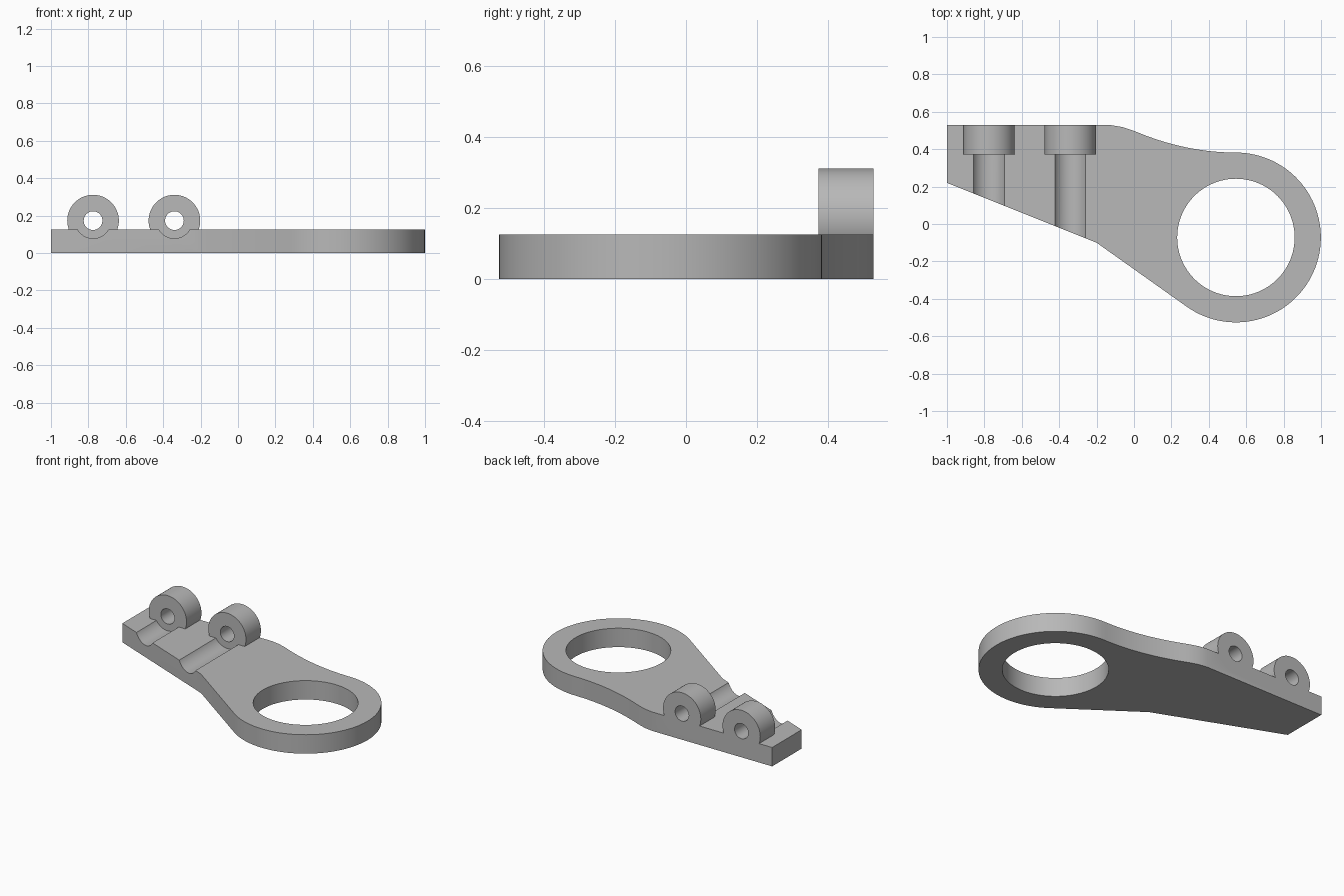
import bpy
import bmesh
from math import pi, cos, sin, radians
from mathutils import Matrix, Vector

cube = bpy.data.objects.get("Cube")
if cube:
    bpy.data.objects.remove(cube, do_unlink=True)

THICK = 0.125
RING = Vector((0.545, -0.072))
RING_R, HOLE_R = 0.454, 0.314
LUG_X, LUG_Z = (-0.775, -0.34), 0.173
BACK, LUG_FRONT = 0.528, 0.372

grey = bpy.data.materials.new("plain_grey")
grey.use_nodes = True
grey.diffuse_color = (0.48, 0.48, 0.48, 1)
grey.node_tree.nodes["Principled BSDF"].inputs["Base Color"].default_value = grey.diffuse_color


def make_object(name, bm):
    bmesh.ops.recalc_face_normals(bm, faces=bm.faces)
    mesh = bpy.data.meshes.new(name)
    bm.to_mesh(mesh)
    bm.free()
    mesh.materials.append(grey)
    obj = bpy.data.objects.new(name, mesh)
    bpy.context.collection.objects.link(obj)
    return obj


def cylinder(name, radius, start, end, segments=64):
    """Cylinder between two points."""
    start, end = Vector(start), Vector(end)
    axis = end - start
    turn = axis.to_track_quat('Z', 'Y').to_matrix().to_4x4()
    bm = bmesh.new()
    bmesh.ops.create_cone(bm, cap_ends=True, segments=segments, radius1=radius,
                          radius2=radius, depth=axis.length,
                          matrix=Matrix.Translation((start + end) / 2) @ turn)
    return make_object(name, bm)


def combine(target, tool, operation):
    """Apply a boolean and remove the tool."""
    mod = target.modifiers.new(operation.lower(), 'BOOLEAN')
    mod.operation, mod.object, mod.solver = operation, tool, 'EXACT'
    bpy.context.view_layer.update()
    graph = bpy.context.evaluated_depsgraph_get()
    mesh = bpy.data.meshes.new_from_object(target.evaluated_get(graph))
    target.modifiers.clear()
    target.data = mesh
    bpy.data.objects.remove(tool, do_unlink=True)


# Plate outline: straight edges, round ring end, concave shoulder
outline = [(-1, BACK), (-1, 0.22), (-0.2, -0.1)]
first, last, steps = radians(234.8), radians(450), 64
for i in range(steps + 1):
    a = first + (last - first) * i / steps
    outline.append((RING.x + RING_R * cos(a), RING.y + RING_R * sin(a)))
top = RING.y + RING_R
for i in range(1, 17):
    t = i / 16
    outline.append((RING.x * (1 - t), top + (0.498 - top) * t * t))
outline += [(-0.06, 0.518), (-0.12, BACK)]

bm = bmesh.new()
face = bm.faces.new([bm.verts.new((x, y, 0)) for x, y in outline])
side = bmesh.ops.extrude_face_region(bm, geom=[face])
bmesh.ops.translate(bm, vec=(0, 0, THICK),
                    verts=[v for v in side["geom"] if isinstance(v, bmesh.types.BMVert)])
bracket = make_object("bracket_plate", bm)

# Large ring opening
combine(bracket, cylinder("ring_cutter", HOLE_R, (*RING, -0.1), (*RING, 0.3), 96), 'DIFFERENCE')

# Hinge lugs, each with a clearance groove in front and a bore
for x in LUG_X:
    combine(bracket, cylinder("groove_cutter", 0.095, (x, -0.5, LUG_Z),
                              (x, LUG_FRONT + 0.01, LUG_Z)), 'DIFFERENCE')
    combine(bracket, cylinder("lug", 0.138, (x, LUG_FRONT, LUG_Z), (x, BACK, LUG_Z)), 'UNION')
    combine(bracket, cylinder("bore_cutter", 0.05, (x, 0.3, LUG_Z), (x, 0.6, LUG_Z), 48), 'DIFFERENCE')

# Smooth curved walls, keep sharp edges
bpy.ops.object.select_all(action='DESELECT')
bracket.select_set(True)
bpy.context.view_layer.objects.active = bracket
bpy.ops.object.shade_smooth_by_angle(angle=radians(25))
